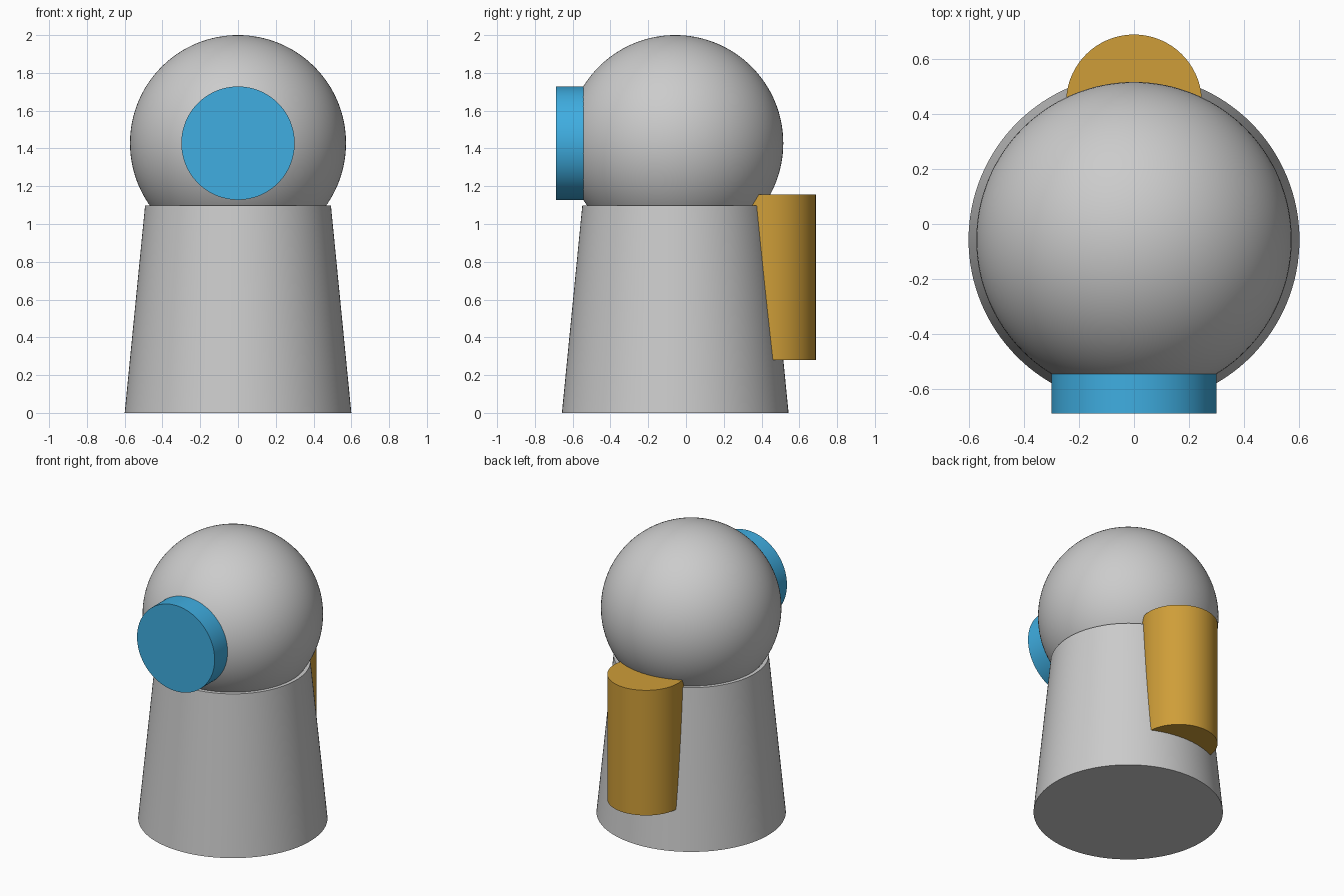
import bpy
from math import radians

if "Cube" in bpy.data.objects:
    bpy.data.objects.remove(bpy.data.objects["Cube"])

AXIS_Y = -0.057   # shared centre line of body and head
HEAD_Z = 1.428


def material(name, color):
    mat = bpy.data.materials.new(name)
    mat.diffuse_color = color
    mat.use_nodes = True
    mat.node_tree.nodes["Principled BSDF"].inputs["Base Color"].default_value = mat.diffuse_color
    return mat


def finish(name, mat=None):
    obj = bpy.context.object
    obj.name = name
    bpy.ops.object.shade_smooth_by_angle(angle=radians(30))
    if mat:
        obj.data.materials.append(mat)
    return obj


blue = material("visor_blue", (0.05, 0.42, 0.75, 1))
gold = material("pack_gold", (0.62, 0.34, 0.04, 1))

# Tapered body
bpy.ops.mesh.primitive_cone_add(vertices=128, radius1=0.6, radius2=0.492, depth=1.098,
                                location=(0, AXIS_Y, 0.549))
finish("body")

# Round head sunk into the body
bpy.ops.mesh.primitive_uv_sphere_add(segments=128, ring_count=64, radius=0.572,
                                     location=(0, AXIS_Y, HEAD_Z))
finish("head")

# Round visor on the front of the head
front, back = -0.687, -0.4
bpy.ops.mesh.primitive_cylinder_add(vertices=128, radius=0.3, depth=back - front,
                                    location=(0, (front + back) / 2, HEAD_Z),
                                    rotation=(radians(90), 0, 0))
finish("visor", blue)

# Upright cylinder pack on the back
low, high = 0.28, 1.155
bpy.ops.mesh.primitive_cylinder_add(vertices=128, radius=0.246, depth=high - low,
                                    location=(0, 0.441, (low + high) / 2))
finish("back_pack", gold)
